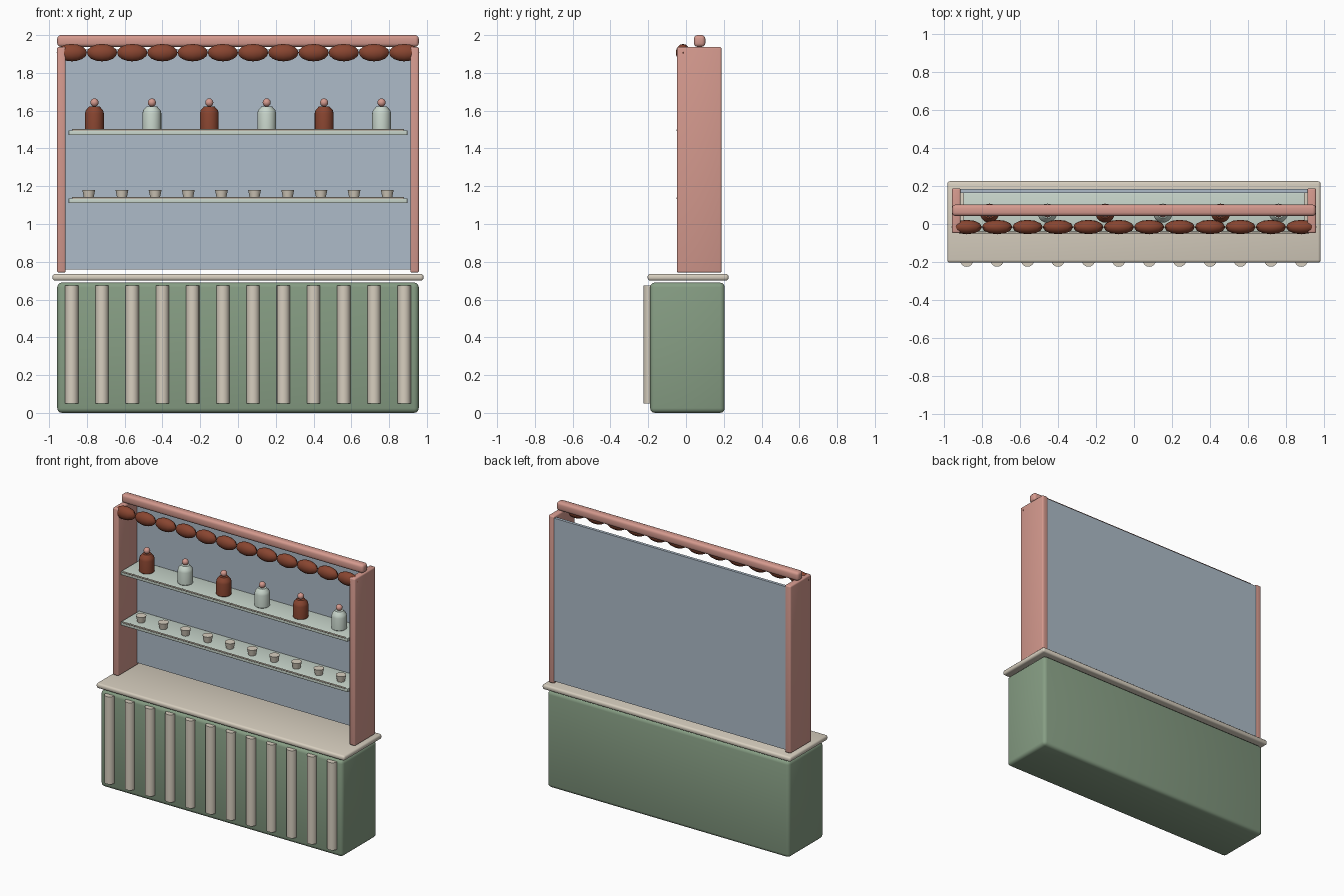
import bpy, bmesh, math
from mathutils import Matrix, Vector

if "Cube" in bpy.data.objects:
    bpy.data.objects.remove(bpy.data.objects["Cube"])


def material(name, r, g, b):
    m = bpy.data.materials.new(name)
    m.diffuse_color = (r, g, b, 1)
    m.use_nodes = True
    m.node_tree.nodes["Principled BSDF"].inputs["Base Color"].default_value = m.diffuse_color
    return m


PINK = material("pink", 0.66, 0.32, 0.27)
RUST = material("rust", 0.25, 0.06, 0.03)
GREEN = material("green", 0.24, 0.34, 0.23)
CREAM = material("cream", 0.68, 0.62, 0.52)
BLUE = material("blue_grey", 0.42, 0.50, 0.58)
GLASS = material("pale_glass", 0.58, 0.67, 0.60)


def finish(bm, name, mat, angle=35):
    bmesh.ops.recalc_face_normals(bm, faces=bm.faces)
    me = bpy.data.meshes.new(name)
    bm.to_mesh(me)
    bm.free()
    ob = bpy.data.objects.new(name, me)
    bpy.context.collection.objects.link(ob)
    me.materials.append(mat)
    bpy.ops.object.select_all(action='DESELECT')
    ob.select_set(True)
    bpy.context.view_layer.objects.active = ob
    bpy.ops.object.shade_smooth_by_angle(angle=math.radians(angle))
    return ob


def box(name, lo, hi, mat, bevel=0.0):
    lo, hi = Vector(lo), Vector(hi)
    bm = bmesh.new()
    bmesh.ops.create_cube(bm, size=1, matrix=Matrix.Translation((lo + hi) / 2)
                          @ Matrix.Diagonal((*(hi - lo), 1)))
    if bevel:
        bmesh.ops.bevel(bm, geom=bm.edges[:], offset=bevel, segments=3,
                        profile=0.5, affect='EDGES')
    return finish(bm, name, mat)


def lathe(name, profile, loc, mat, sides=20):
    # stacked rings of (radius, height), capped at both ends
    bm = bmesh.new()
    rings = []
    for r, z in profile:
        rings.append([bm.verts.new((loc[0] + r * math.cos(2 * math.pi * i / sides),
                                    loc[1] + r * math.sin(2 * math.pi * i / sides),
                                    loc[2] + z)) for i in range(sides)])
    for a, b in zip(rings, rings[1:]):
        for i in range(sides):
            j = (i + 1) % sides
            bm.faces.new((a[i], a[j], b[j], b[i]))
    bm.faces.new(rings[0][::-1])
    bm.faces.new(rings[-1])
    return finish(bm, name, mat)


def ball(name, loc, radii, mat, seg=12, rings=8):
    bm = bmesh.new()
    bmesh.ops.create_uvsphere(bm, u_segments=seg, v_segments=rings, radius=1,
                              matrix=Matrix.Translation(loc) @ Matrix.Diagonal((*radii, 1)))
    return finish(bm, name, mat)


def spread(n, half):
    return [-half + 2 * half * i / (n - 1) for i in range(n)]


# counter
box("counter_body", (-0.957, -0.19, 0), (0.957, 0.205, 0.69), GREEN, 0.025)
box("counter_top", (-0.982, -0.203, 0.70), (0.982, 0.225, 0.736), CREAM, 0.014)

# half-round slats on the counter front
for x in spread(12, 0.88):
    lathe("front_slat", [(0.035, 0.05), (0.035, 0.675)], (x, -0.19, 0), CREAM, 16)

# back bar frame
for s in (-1, 1):
    xs = sorted((s * 0.912, s * 0.958))
    box("side_post", (xs[0], -0.048, 0.742), (xs[1], 0.188, 1.938), PINK, 0.010)
box("back_panel", (-0.915, 0.163, 0.76), (0.915, 0.184, 1.925), BLUE)
box("top_rail", (-0.957, 0.042, 1.938), (0.957, 0.102, 2.0), PINK, 0.018)

# shelves with thin front rails
for z in (1.135, 1.495):
    box("shelf", (-0.897, -0.042, z - 0.025), (0.897, 0.163, z), GLASS, 0.003)
    box("shelf_rail", (-0.88, -0.05, z - 0.003), (0.88, -0.04, z + 0.007), CREAM, 0.003)

# bottles with ball stoppers
for i, x in enumerate(spread(6, 0.76)):
    lathe("bottle", [(0.046, 0), (0.05, 0.004), (0.05, 0.09), (0.046, 0.107),
                     (0.032, 0.122), (0.028, 0.128)],
          (x, 0.057, 1.495), GLASS if i % 2 else RUST)
    ball("stopper", (x, 0.057, 1.643), (0.022,) * 3, PINK, 14, 10)

# small cups
for x in spread(10, 0.79):
    lathe("cup", [(0.025, 0), (0.034, 0.044)], (x, 0.035, 1.136), CREAM)

# swag of beads under the top rail
for x in spread(12, 0.88):
    ball("swag_bead", (x, -0.016, 1.907), (0.08, 0.038, 0.046), RUST, 12, 8)
